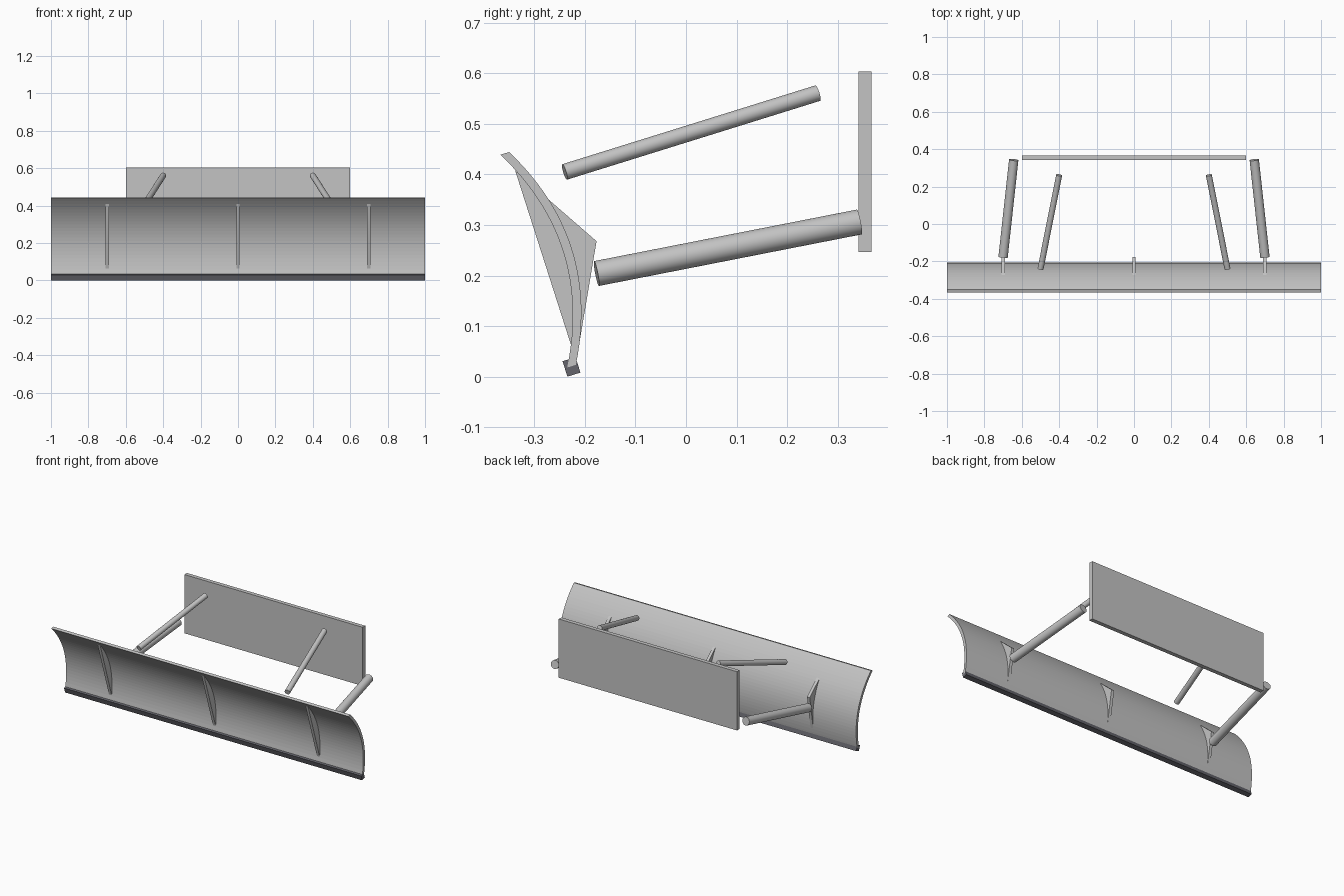
import bpy, bmesh
from math import radians
from mathutils import Vector

cube = bpy.data.objects.get("Cube")
if cube:
    bpy.data.objects.remove(cube, do_unlink=True)


def make_material(name, colour):
    mat = bpy.data.materials.new(name)
    mat.use_nodes = True
    mat.diffuse_color = colour
    mat.node_tree.nodes["Principled BSDF"].inputs["Base Color"].default_value = colour
    return mat


STEEL = make_material("light grey steel", (0.55, 0.55, 0.55, 1))
DARK = make_material("dark grey steel", (0.13, 0.13, 0.15, 1))


def finish(obj, name, mat):
    obj.name = name
    obj.data.materials.append(mat)
    return obj


def extrude_profile(name, profile, x, width, mat):
    """Extrude a closed (y, z) outline along x, centred on x."""
    bm = bmesh.new()
    face = bm.faces.new([bm.verts.new((x - width / 2, y, z)) for y, z in profile])
    out = bmesh.ops.extrude_face_region(bm, geom=[face])
    moved = [v for v in out["geom"] if isinstance(v, bmesh.types.BMVert)]
    bmesh.ops.translate(bm, verts=moved, vec=(width, 0, 0))
    bmesh.ops.recalc_face_normals(bm, faces=bm.faces)
    mesh = bpy.data.meshes.new(name)
    bm.to_mesh(mesh)
    bm.free()
    obj = bpy.data.objects.new(name, mesh)
    bpy.context.collection.objects.link(obj)
    return finish(obj, name, mat)


def box(name, centre, size, mat, tilt=0):
    bpy.ops.mesh.primitive_cube_add(size=1, location=centre, rotation=(tilt, 0, 0))
    obj = bpy.context.object
    obj.scale = size
    return finish(obj, name, mat)


def rod(name, start, end, radius, mat):
    a, b = Vector(start), Vector(end)
    bpy.ops.mesh.primitive_cylinder_add(vertices=32, radius=radius,
                                        depth=(b - a).length, location=(a + b) / 2)
    obj = bpy.context.object
    obj.rotation_euler = (b - a).to_track_quat("Z", "Y").to_euler()
    bpy.ops.object.shade_smooth_by_angle(angle=radians(30))
    return finish(obj, name, mat)


# Curved blade: a shallow bow over a tilted chord, with a thin offset back
top, bottom = Vector((-0.367, 0.439)), Vector((-0.235, 0.018))
chord = (bottom - top).normalized()
back = Vector((-chord.y, chord.x))
STEPS, BOW, THICK = 24, 0.061, 0.018
front_curve = []
for i in range(STEPS + 1):
    t = i / STEPS
    front_curve.append(top.lerp(bottom, t) + back * BOW * 4 * t * (1 - t))
back_curve = [p + back * THICK for p in reversed(front_curve)]
extrude_profile("blade", front_curve + back_curve, 0, 2, STEEL)

# Cutting edge along the foot of the blade
box("cutting_edge", (0, -0.2265, 0.0193), (2, 0.027, 0.032), DARK, radians(17.4))

# Triangular ribs passing through the blade
rib = [(-0.338, 0.408), (-0.177, 0.268), (-0.217, 0.03)]
for label, x in (("right", -0.7), ("middle", 0), ("left", 0.7)):
    extrude_profile(label + "_rib", rib, x, 0.018, STEEL)

# Push arms and upper struts on both sides
for label, s in (("right", -1), ("left", 1)):
    rod(label + "_push_arm", (s * 0.7, -0.177, 0.204), (s * 0.643, 0.343, 0.306), 0.025, STEEL)
    rod(label + "_upper_strut", (s * 0.5, -0.24, 0.405), (s * 0.4, 0.261, 0.561), 0.016, STEEL)

# Mounting plate at the rear
box("mounting_plate", (0, 0.354, 0.4255), (1.2, 0.025, 0.357), STEEL)
